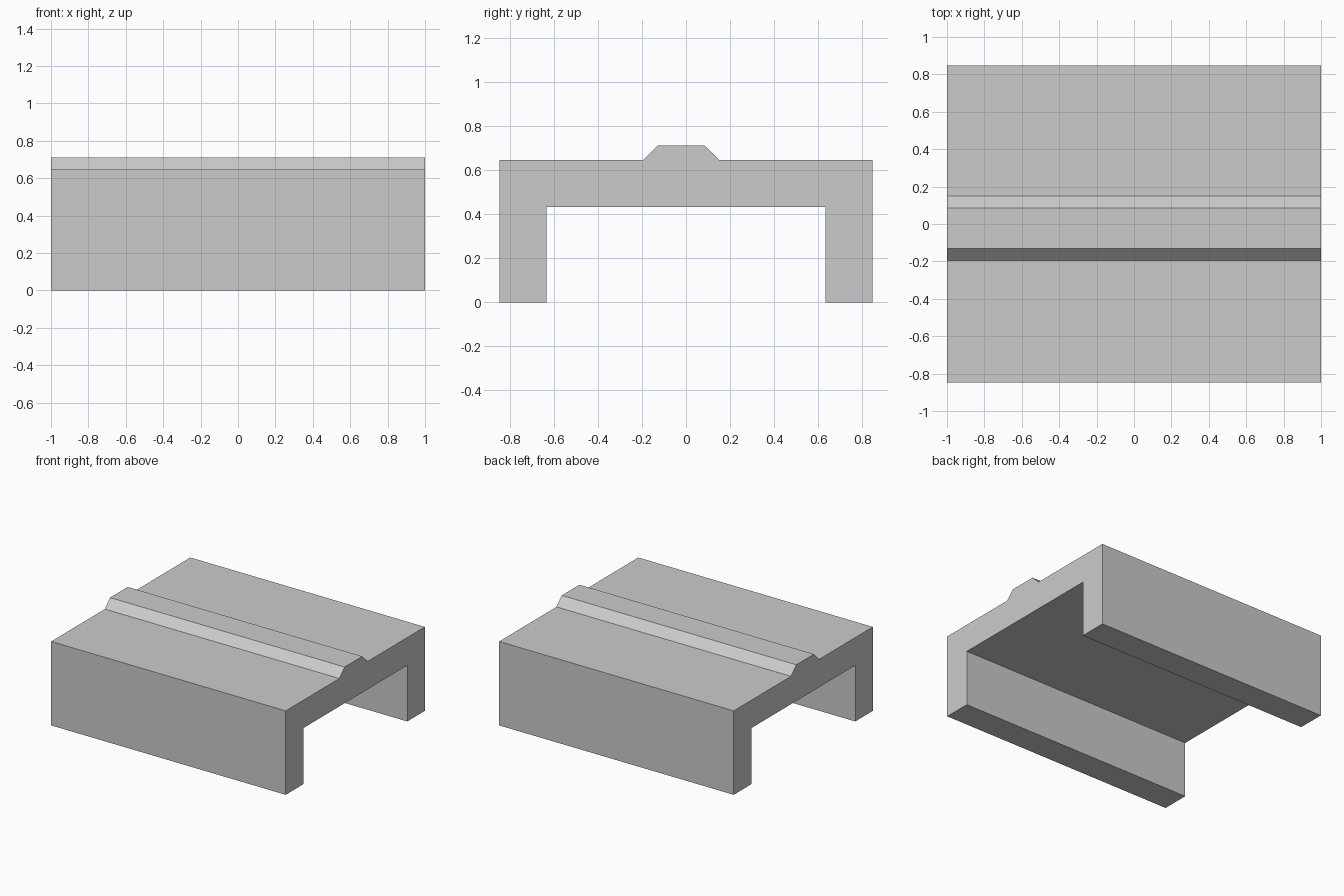
import bpy
import bmesh

cube = bpy.data.objects.get("Cube")
if cube:
    bpy.data.objects.remove(cube, do_unlink=True)

# Plain grey for the whole channel
grey = bpy.data.materials.new("light_grey")
grey.use_nodes = True
colour = (0.6, 0.6, 0.6, 1)
grey.diffuse_color = colour
grey.node_tree.nodes["Principled BSDF"].inputs["Base Color"].default_value = colour

HALF_LENGTH = 1.0
HALF_WIDTH, INNER = 0.847, 0.633
DECK, CEILING, RIDGE = 0.647, 0.432, 0.711

# Channel cross-section (y, z) with an off-centre bevelled ridge on the deck
profile = [
    (-HALF_WIDTH, 0), (-INNER, 0), (-INNER, CEILING),
    (INNER, CEILING), (INNER, 0), (HALF_WIDTH, 0),
    (HALF_WIDTH, DECK), (0.15, DECK), (0.085, RIDGE),
    (-0.13, RIDGE), (-0.194, DECK), (-HALF_WIDTH, DECK),
]

# Extrude the section along x
bm = bmesh.new()
section = bm.faces.new([bm.verts.new((-HALF_LENGTH, y, z)) for y, z in profile])
end = bmesh.ops.extrude_face_region(bm, geom=[section], use_keep_orig=True)
moved = [v for v in end["geom"] if isinstance(v, bmesh.types.BMVert)]
bmesh.ops.translate(bm, verts=moved, vec=(2 * HALF_LENGTH, 0, 0))
bmesh.ops.recalc_face_normals(bm, faces=bm.faces)

mesh = bpy.data.meshes.new("ridged_channel")
bm.to_mesh(mesh)
bm.free()
mesh.materials.append(grey)
channel = bpy.data.objects.new("ridged_channel", mesh)
bpy.context.collection.objects.link(channel)
